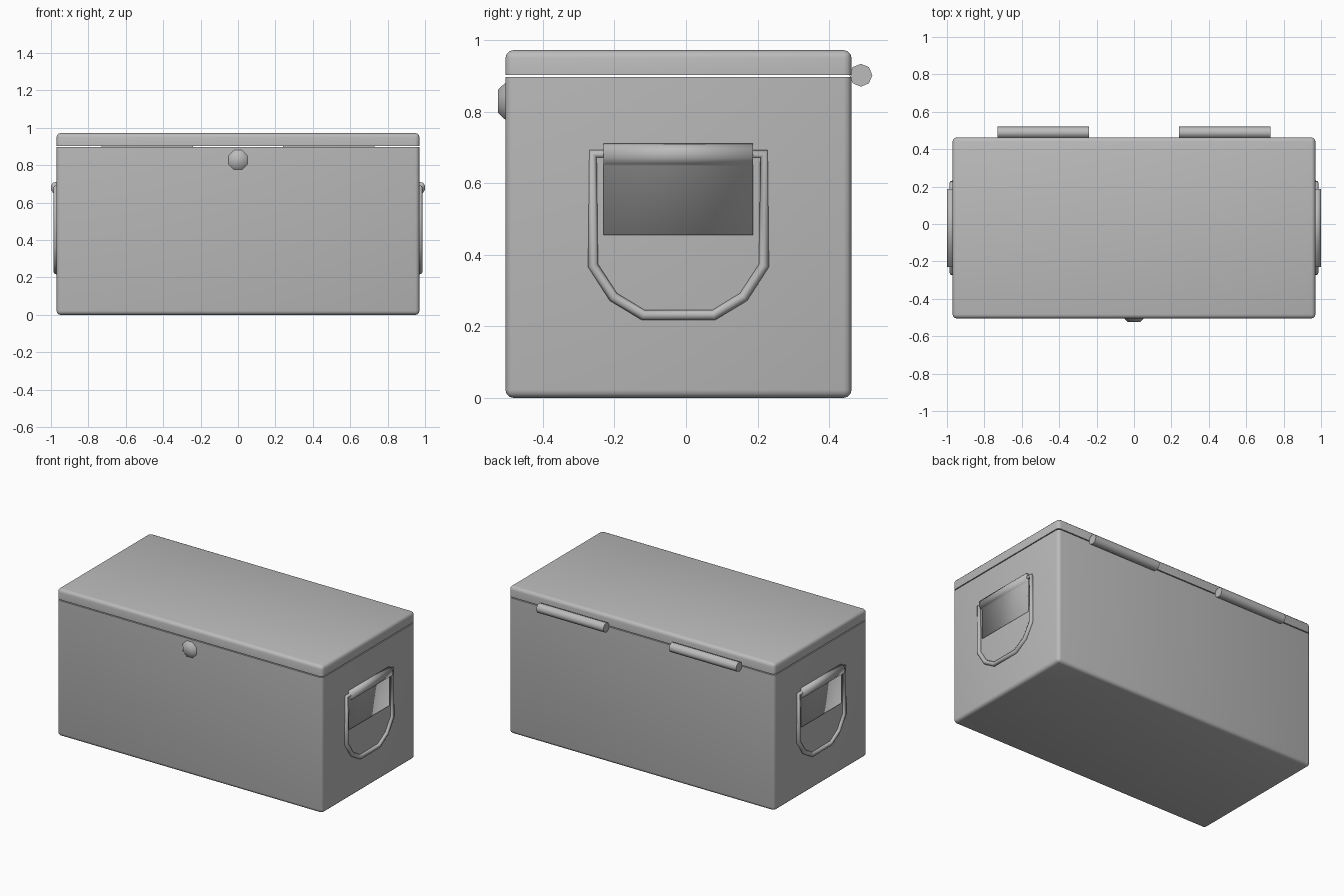
import bpy, bmesh, math
from mathutils import Vector

old = bpy.data.objects.get("Cube")
if old:
    bpy.data.objects.remove(old, do_unlink=True)

grey = bpy.data.materials.new("plain grey")
grey.use_nodes = True
colour = (0.5, 0.5, 0.5, 1)
grey.diffuse_color = colour
bsdf = next(n for n in grey.node_tree.nodes if n.type == 'BSDF_PRINCIPLED')
bsdf.inputs["Base Color"].default_value = colour

MID_Y = -0.021   # middle of the chest body
WALL = 0.97      # half width of the body


def finish(name, bm, smooth=True):
    bmesh.ops.recalc_face_normals(bm, faces=bm.faces)
    mesh = bpy.data.meshes.new(name)
    bm.to_mesh(mesh)
    bm.free()
    mesh.materials.append(grey)
    for p in mesh.polygons:
        p.use_smooth = smooth
    obj = bpy.data.objects.new(name, mesh)
    bpy.context.collection.objects.link(obj)
    return obj


def smooth_by_angle(obj, degrees):
    bpy.ops.object.select_all(action='DESELECT')
    obj.select_set(True)
    bpy.context.view_layer.objects.active = obj
    bpy.ops.object.shade_smooth_by_angle(angle=math.radians(degrees))


def rounded_box(name, z0, z1, keep_flat, width):
    """Box with rounded edges, except around the level keep_flat."""
    bm = bmesh.new()
    bmesh.ops.create_cube(bm, size=1)
    for v in bm.verts:
        v.co = (v.co.x * 2 * WALL, MID_Y + v.co.y * 0.968, z0 if v.co.z < 0 else z1)
    edges = [e for e in bm.edges
             if not all(abs(v.co.z - keep_flat) < 0.001 for v in e.verts)]
    bmesh.ops.bevel(bm, geom=edges, offset=width, segments=3, profile=0.5, affect='EDGES')
    obj = finish(name, bm)
    smooth_by_angle(obj, 50)


def cylinder(name, centre, r1, r2, depth, axis, turn=0):
    bm = bmesh.new()
    bmesh.ops.create_cone(bm, cap_ends=True, segments=8, radius1=r1, radius2=r2, depth=depth)
    rot = Vector((0, 0, 1)).rotation_difference(Vector(axis))
    for v in bm.verts:
        x, y, z = v.co
        c, s = math.cos(turn), math.sin(turn)
        v.co = rot @ Vector((x * c - y * s, x * s + y * c, z)) + Vector(centre)
    obj = finish(name, bm)
    smooth_by_angle(obj, 50)


# Chest body and lid with a narrow gap between them
rounded_box("body", 0, 0.897, 0.897, 0.022)
rounded_box("lid", 0.903, 0.972, 0.903, 0.022)

# Faceted front knob
cylinder("knob", (0, -0.513, 0.829), 0.06, 0.036, 0.024, (0, -1, 0), math.pi / 8)

# Hinges and side handles, mirrored left and right
bracket = [(-0.005, 0.455), (0.006, 0.455), (0.006, 0.648), (0.02, 0.654), (0.03, 0.67),
           (0.03, 0.692), (0.02, 0.707), (-0.005, 0.712)]
ring = [(0.239, 0.682), (0.239, 0.37), (0.182, 0.282), (0.098, 0.231)]
for side, word in ((1, "left"), (-1, "right")):
    cylinder(word + "_hinge", (side * 0.485, 0.489, 0.902), 0.032, 0.032, 0.49, (1, 0, 0))

    # Plate that curls outward over the top of the ring
    bm = bmesh.new()
    ends = [[bm.verts.new((side * (WALL + d), MID_Y + y, z)) for d, z in bracket]
            for y in (-0.209, 0.209)]
    n = len(bracket)
    for i in range(n):
        j = (i + 1) % n
        bm.faces.new((ends[0][i], ends[0][j], ends[1][j], ends[1][i]))
    for end in ends:
        bm.faces.new(end)
    finish(word + "_handle_bracket", bm)

    # Hanging ring
    curve = bpy.data.curves.new(word + "_handle_ring", 'CURVE')
    curve.dimensions = '3D'
    curve.bevel_depth = 0.0145
    curve.bevel_resolution = 2
    path = ring + [(-y, z) for y, z in reversed(ring)]
    spline = curve.splines.new('POLY')
    spline.points.add(len(path) - 1)
    for point, (y, z) in zip(spline.points, path):
        point.co = (side * (WALL + 0.002), MID_Y + y, z, 1)
    spline.use_cyclic_u = True
    curve.materials.append(grey)
    obj = bpy.data.objects.new(word + "_handle_ring", curve)
    bpy.context.collection.objects.link(obj)
